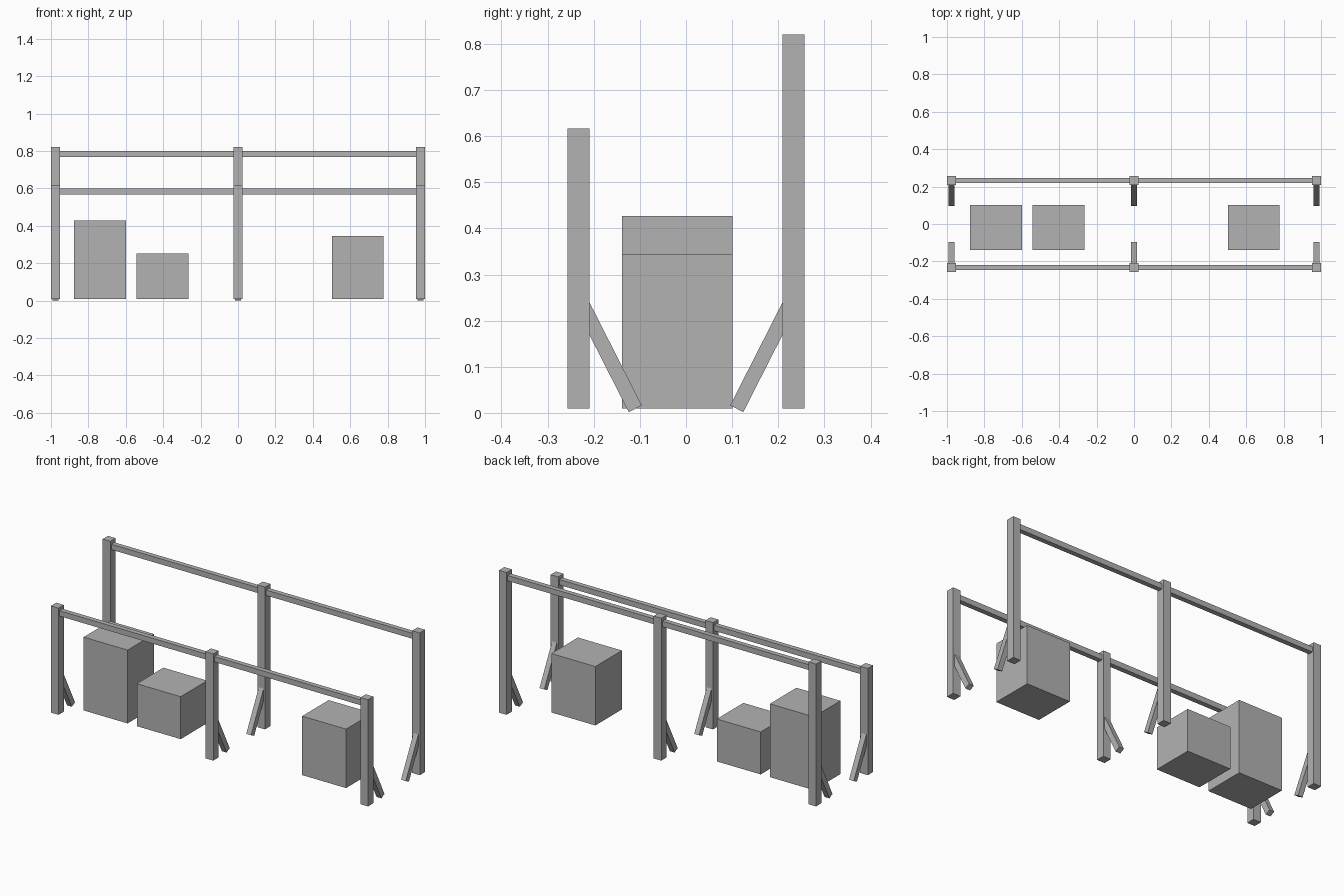
import bpy
import math
from mathutils import Matrix, Vector

cube = bpy.data.objects.get("Cube")
if cube:
    bpy.data.objects.remove(cube, do_unlink=True)

# Single plain grey
grey = bpy.data.materials.new("plain_grey")
grey.use_nodes = True
colour = (0.45, 0.45, 0.45, 1)
grey.diffuse_color = colour
grey.node_tree.nodes["Principled BSDF"].inputs["Base Color"].default_value = colour


def box(name, centre, size, tilt=0):
    """Box of a given size, tilted about the x axis."""
    bpy.ops.mesh.primitive_cube_add(size=1)
    ob = bpy.context.object
    ob.name = ob.data.name = name
    ob.data.transform(Matrix.Diagonal((*size, 1)))
    ob.location = centre
    ob.rotation_euler.x = tilt
    ob.data.materials.append(grey)
    return ob


FLOOR = 0.009
POST = 0.048
POST_X = 0.976
ROW_Y = 0.233
LEAN = 0.47
BRACE_LENGTH = 0.25

# Each row: side, post top height, rail centre height
rows = {"front": (-1, 0.617, 0.583), "back": (1, 0.82, 0.784)}

for row, (side, top, rail_z) in rows.items():
    y = side * ROW_Y
    # Posts with braces leaning inward at the foot
    for label, i in (("right", -1), ("middle", 0), ("left", 1)):
        x = i * POST_X
        box(f"{row}_{label}_post", (x, y, (top + FLOOR) / 2), (POST, POST, top - FLOOR))
        foot = Vector((x, side * 0.11, 0.009))
        along = Vector((0, side * math.sin(LEAN), math.cos(LEAN)))
        box(f"{row}_{label}_brace", foot + along * BRACE_LENGTH / 2,
            (0.03, 0.032, BRACE_LENGTH), -side * LEAN)
    # Rails spanning each bay
    for label, i in (("right", -1), ("left", 1)):
        box(f"{row}_{label}_rail", (i * POST_X / 2, y, rail_z),
            (POST_X - POST, 0.028, 0.031))

# Crates between the rows
for label, x, top in (("tall", -0.738, 0.427), ("short", -0.403, 0.251), ("medium", 0.64, 0.345)):
    box(f"{label}_crate", (x, -0.019, (top + FLOOR) / 2), (0.277, 0.239, top - FLOOR))
